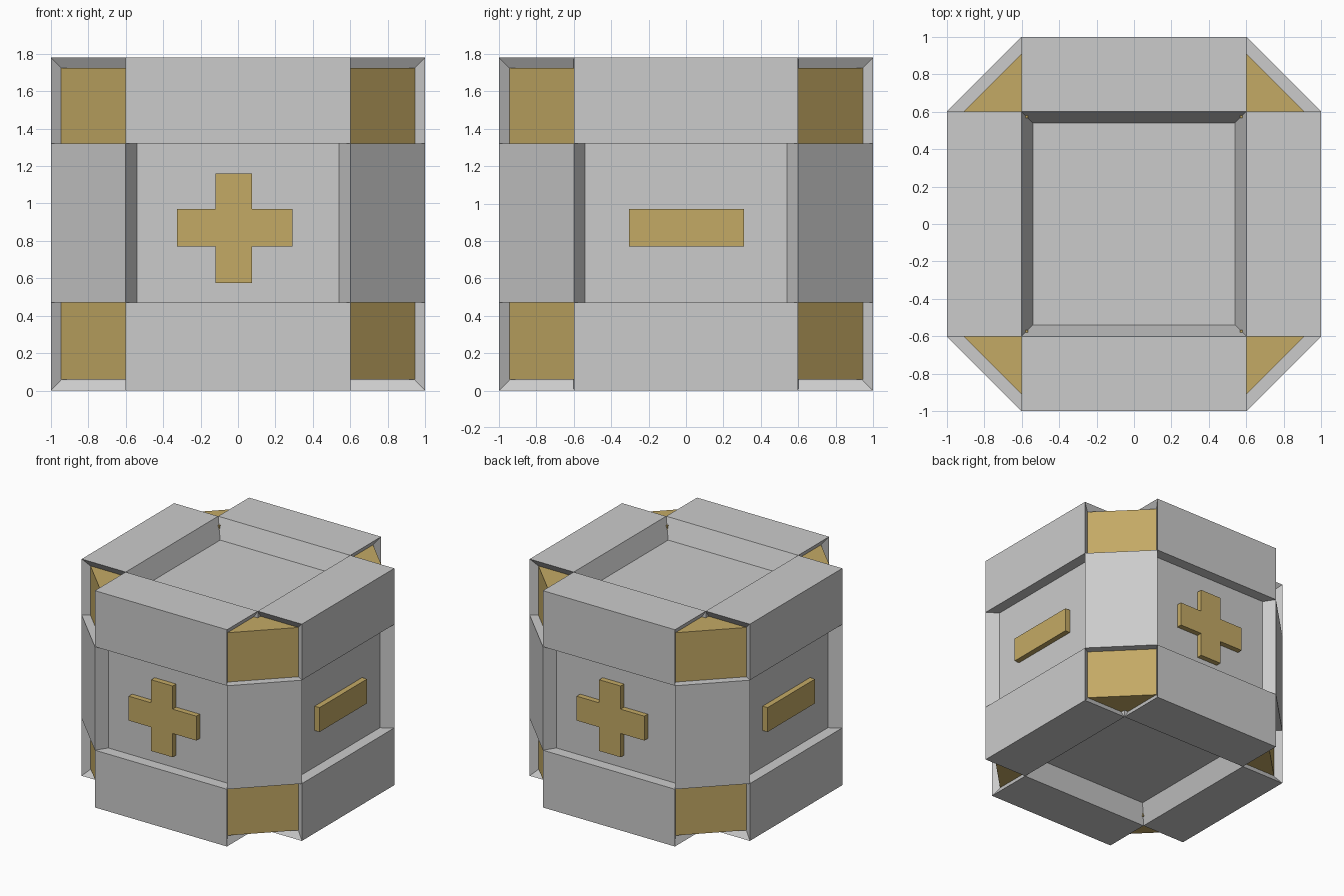
import bpy, bmesh
from math import pi
from mathutils import Matrix

if "Cube" in bpy.data.objects:
    bpy.data.objects.remove(bpy.data.objects["Cube"])

H = 1.78           # total height
Z0, Z1 = 0.47, 1.32  # middle band between the lower and upper bars

gold = bpy.data.materials.new("gold")
gold.diffuse_color = (0.55, 0.40, 0.13, 1)
gold.use_nodes = True
gold.node_tree.nodes["Principled BSDF"].inputs["Base Color"].default_value = gold.diffuse_color


def loft(name, rings, turn=0, mat=None):
    """Skin equal-length rings of points, cap both ends, rotate by quarter turns."""
    bm = bmesh.new()
    vs = [[bm.verts.new(p) for p in r] for r in rings]
    n = len(rings[0])
    for a, b in zip(vs, vs[1:]):
        for i in range(n):
            j = (i + 1) % n
            bm.faces.new((a[i], a[j], b[j], b[i]))
    bm.faces.new(vs[0])
    bm.faces.new(vs[-1])
    bmesh.ops.recalc_face_normals(bm, faces=bm.faces)
    bm.transform(Matrix.Rotation(turn * pi / 2, 4, 'Z'))
    me = bpy.data.meshes.new(name)
    bm.to_mesh(me)
    bm.free()
    ob = bpy.data.objects.new(name, me)
    bpy.context.collection.objects.link(ob)
    if mat:
        me.materials.append(mat)
    return ob


def prism_z(name, poly, z0, z1, turn=0, mat=None):
    return loft(name, [[(x, y, z) for x, y in poly] for z in (z0, z1)], turn, mat)


def prism_y(name, poly, y0, y1, turn=0, mat=None):
    return loft(name, [[(x, y, z) for x, z in poly] for y in (y0, y1)], turn, mat)


def square(r, z):
    return [(-r, -r, z), (r, -r, z), (r, r, z), (-r, r, z)]


# core with sunken top and bottom panels
loft("core", [square(0.54, 0.157), square(0.6, 0), square(0.6, H), square(0.54, H - 0.157)])


def bar(name, edge, inner, turn):
    """Edge bar with sloped, recessed ends; edge = outer z, inner = z facing the band."""
    lip = edge + (0.055 if edge < inner else -0.055)
    full = [(-1, edge), (-0.6, edge), (-0.6, inner), (-1, inner)]
    small = [(-0.945, lip), (-0.601, lip), (-0.601, inner), (-0.945, inner)]
    loft(name, [[(x, y, z) for y, z in sec] for x, sec in
                ((-0.565, small), (-0.6, full), (0.6, full), (0.565, small))], turn)


POST = [(0.6, -1), (1, -0.6), (0.91, -0.54), (0.54, -0.54), (0.54, -0.91)]
WEDGE = [(0.565, -0.565), (0.565, -0.945), (0.945, -0.565)]
PLUS = [(-0.325, 0.77), (-0.12, 0.77), (-0.12, 0.575), (0.075, 0.575), (0.075, 0.77), (0.29, 0.77),
        (0.29, 0.97), (0.075, 0.97), (0.075, 1.16), (-0.12, 1.16), (-0.12, 0.97), (-0.325, 0.97)]
MINUS = [(-0.305, 0.77), (0.31, 0.77), (0.31, 0.97), (-0.305, 0.97)]
PANEL = [(-0.54, Z0), (0.54, Z0), (0.54, Z1), (-0.54, Z1)]

for k, side in enumerate(("front", "right", "back", "left")):
    bar(f"{side}_lower_bar", 0, Z0, k)
    bar(f"{side}_upper_bar", H, Z1, k)
    prism_z(f"{side}_corner_post", POST, Z0, Z1, k)
    prism_y(f"{side}_panel", PANEL, -0.91, -0.55, k)
    # gold corner fillings and emblems
    prism_z(f"{side}_lower_corner", WEDGE, 0.06, Z0, k, gold)
    prism_z(f"{side}_upper_corner", WEDGE, Z1, H - 0.055, k, gold)
    if k % 2:
        prism_y(f"{side}_minus", MINUS, -0.955, -0.905, k, gold)
    else:
        prism_y(f"{side}_plus", PLUS, -0.955, -0.905, k, gold)
